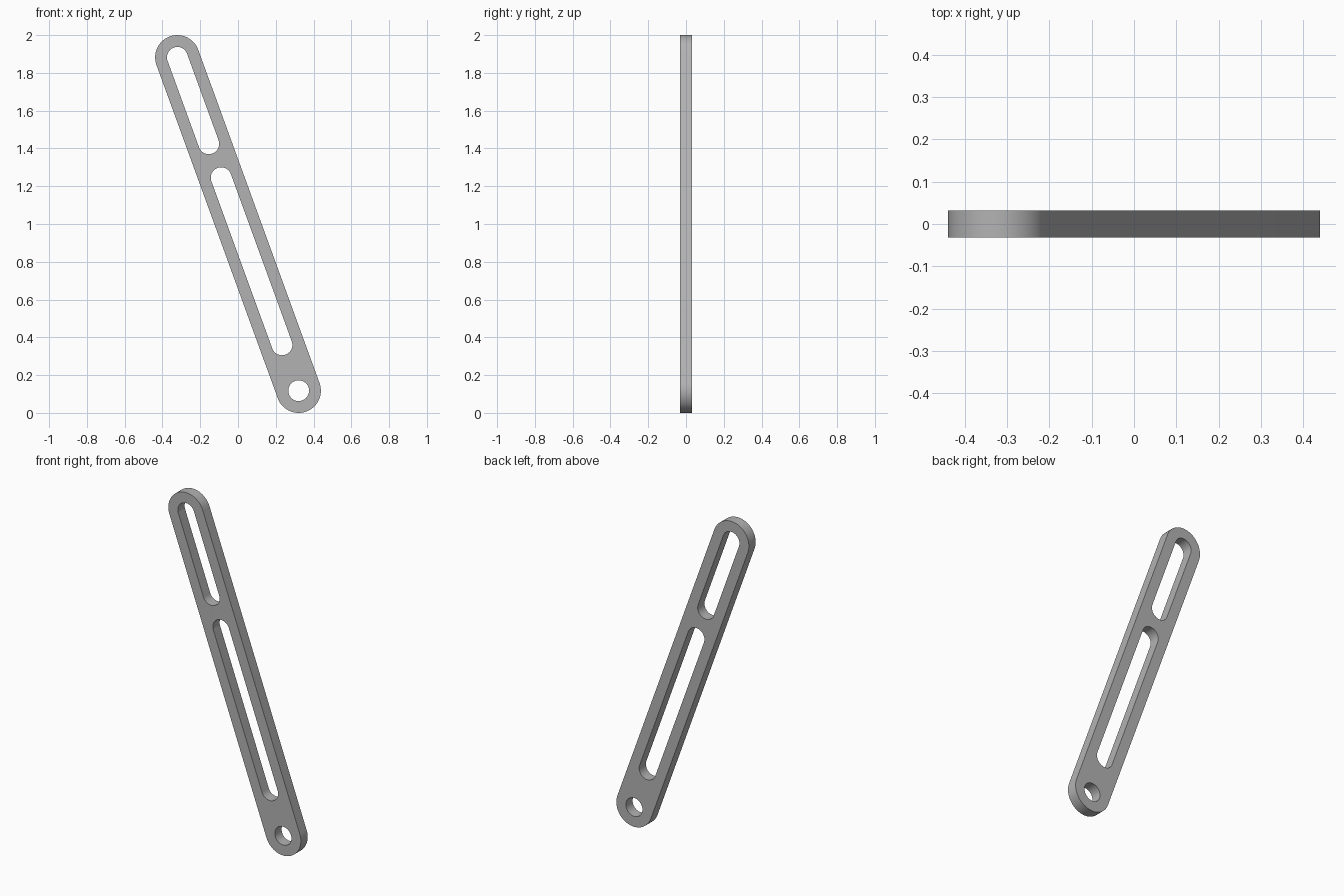
import bpy, bmesh
from math import radians, pi, sin, cos

if "Cube" in bpy.data.objects:
    bpy.data.objects.remove(bpy.data.objects["Cube"], do_unlink=True)

LENGTH = 1.878       # distance between the two end centres
TILT = radians(20)   # lean of the arm towards -x
ARM_R, SLOT_R = 0.1177, 0.055
HALF_THICK = 0.032
SEGS = 24            # segments per half circle


def grey_material():
    mat = bpy.data.materials.new("light_grey")
    mat.use_nodes = True
    colour = (0.45, 0.45, 0.45, 1)
    mat.diffuse_color = colour
    mat.node_tree.nodes["Principled BSDF"].inputs["Base Color"].default_value = colour
    return mat


def add_stadium(curve, low, high, r):
    """Closed outline with round ends centred at low and high along the arm."""
    pts = [(r * cos(pi * i / SEGS), high + r * sin(pi * i / SEGS)) for i in range(SEGS + 1)]
    pts += [(-r * cos(pi * i / SEGS), low - r * sin(pi * i / SEGS)) for i in range(SEGS + 1)]
    if low == high:  # plain circle: drop the doubled joints
        pts = pts[:SEGS] + pts[SEGS + 1:-1]
    spline = curve.splines.new("POLY")
    spline.points.add(len(pts) - 1)
    for p, (x, y) in zip(spline.points, pts):
        p.co = (x, y - LENGTH / 2, 0, 1)
    spline.use_cyclic_u = True


# Flat outline with the pivot hole and two slots, extruded to thickness
curve = bpy.data.curves.new("slotted_arm", "CURVE")
curve.dimensions = "2D"
curve.fill_mode = "BOTH"
curve.extrude = HALF_THICK
add_stadium(curve, 0, LENGTH, ARM_R)       # outer edge
add_stadium(curve, 0, 0, SLOT_R)           # pivot hole
add_stadium(curve, 0.258, 1.2, SLOT_R)     # long slot
add_stadium(curve, 1.391, LENGTH, SLOT_R)  # short slot

arm = bpy.data.objects.new("slotted_arm", curve)
bpy.context.collection.objects.link(arm)
bpy.ops.object.select_all(action="DESELECT")
arm.select_set(True)
bpy.context.view_layer.objects.active = arm
bpy.ops.object.convert(target="MESH")
arm = bpy.context.object

# Stand upright, leaning to the side
arm.rotation_euler = (pi / 2, -TILT, 0)
arm.location = (0, 0, 1)

# Weld the caps to the walls
bm = bmesh.new()
bm.from_mesh(arm.data)
bmesh.ops.remove_doubles(bm, verts=bm.verts, dist=0.0001)
bmesh.ops.recalc_face_normals(bm, faces=bm.faces)
bm.to_mesh(arm.data)
bm.free()

arm.data.materials.clear()
arm.data.materials.append(grey_material())
bpy.ops.object.shade_smooth_by_angle(angle=radians(30))
